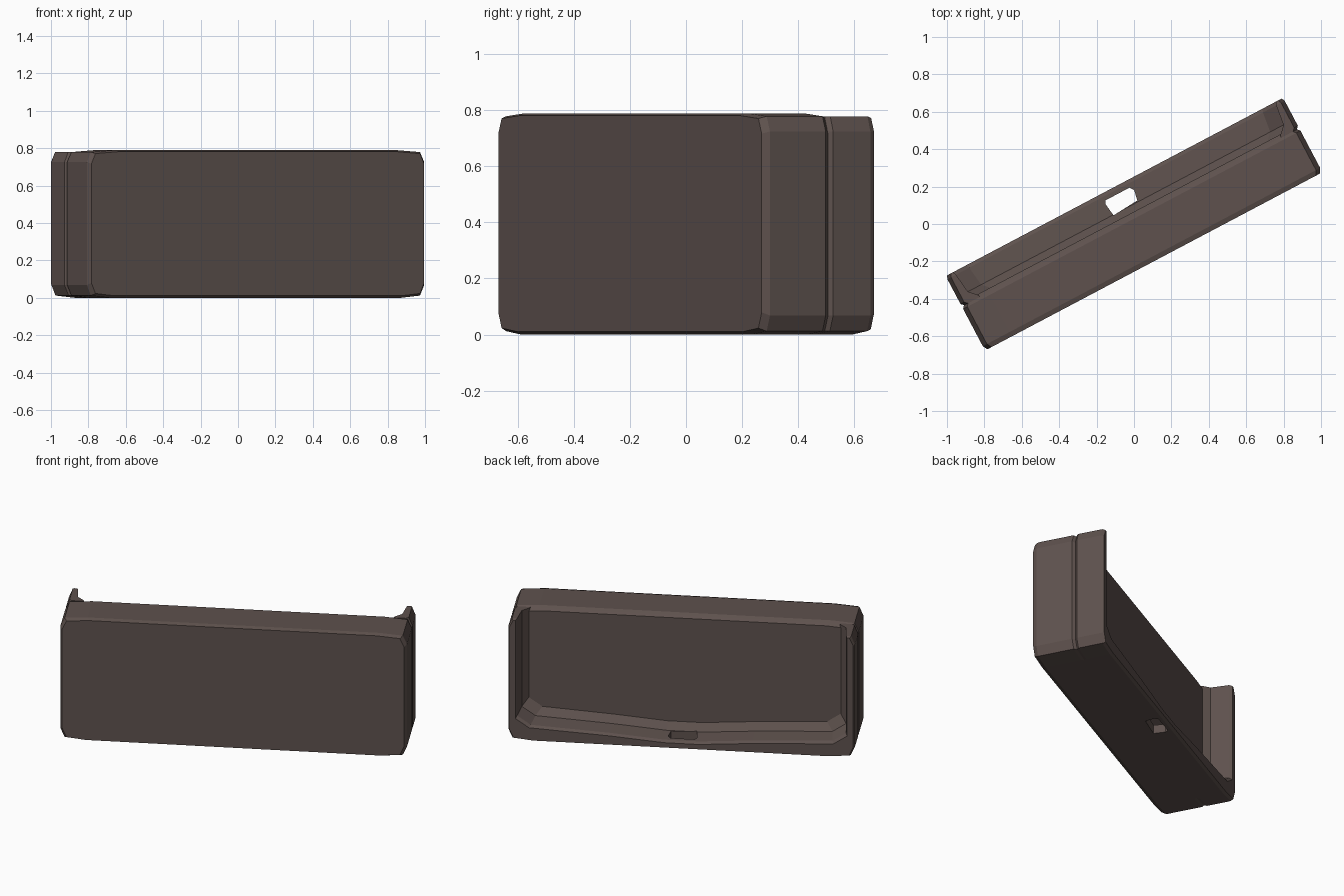
import bpy, bmesh, math

if "Cube" in bpy.data.objects:
    bpy.data.objects.remove(bpy.data.objects["Cube"])

ANGLE = math.radians(27.85)   # the whole case is turned about z
L = 1.02                      # half length

mat = bpy.data.materials.new("dark_brown")
mat.diffuse_color = (0.112, 0.083, 0.075, 1)
mat.use_nodes = True
mat.node_tree.nodes["Principled BSDF"].inputs["Base Color"].default_value = mat.diffuse_color


def mirror(pts):
    """Add the left-hand half of a right-hand profile, in reverse order."""
    return pts + [(-x, z) for x, z in reversed(pts)]


def loft(name, rings):
    """Skin a list of (depth, [(x, z), ...]) sections and cap both ends."""
    bm = bmesh.new()
    loops = [[bm.verts.new((x, v, z)) for x, z in pts] for v, pts in rings]
    n = len(loops[0])
    for a, b in zip(loops, loops[1:]):
        for i in range(n):
            j = (i + 1) % n
            bm.faces.new((a[i], a[j], b[j], b[i]))
    bm.faces.new(loops[0])
    bm.faces.new(reversed(loops[-1]))
    bmesh.ops.recalc_face_normals(bm, faces=bm.faces)
    me = bpy.data.meshes.new(name)
    bm.to_mesh(me)
    bm.free()
    ob = bpy.data.objects.new(name, me)
    bpy.context.collection.objects.link(ob)
    ob.rotation_euler.z = ANGLE
    me.materials.append(mat)
    return ob


def outer_bottom(du, dz):
    """Lower right corner of the outline, from the bottom outwards."""
    return [(0.88 - du, dz), (L - 0.025 - du, 0.012 + dz), (L - du, 0.068 + dz)]


def body_section(du, bottom, top):
    low = outer_bottom(du, bottom)
    high = [(L - du, 0.725 - top), (L - 0.025 - du, 0.779 - top), (0.86 - du, 0.789 - top)]
    return mirror(low + high)


# solid front block with chamfered edges and a sloped rear top lip
loft("front_block", [
    (-0.226, body_section(0.014, 0.011, 0.008)),
    (-0.2, body_section(0, 0, 0)),
    (0.025, body_section(0, 0, 0)),
    (0.042, body_section(0.014, 0.0, 0.009)),
    (0.058, body_section(0.03, 0.0, 0.022)),
])


def frame_section(du, dz, wall, lift):
    """U shape: two end walls joined by a sagging floor."""
    inner = L - wall
    return mirror(outer_bottom(du, dz) + [
        (L - du, 0.725), (L - 0.022 - du, 0.779 - dz), (inner, 0.779 - dz),
        (inner, 0.15 + lift), (inner - 0.08, 0.095 + lift),
        (0.42, 0.07 + lift), (0.1, 0.045 + lift)])


# rear frame: end walls and floor, thicker where they meet the block
frame = loft("rear_frame", [
    (0.040, frame_section(0.015, 0.0, 0.11, 0.065)),
    (0.055, frame_section(0, 0, 0.105, 0.06)),
    (0.095, frame_section(0, 0, 0.066, 0.012)),
    (0.205, frame_section(0, 0, 0.052, 0.003)),
    (0.224, frame_section(0.008, 0.006, 0.044, -0.008)),
])

# small angular slot through the floor
slot = [(-0.085, 0.165), (-0.075, 0.183), (0.07, 0.183), (0.085, 0.16),
        (0.075, 0.103), (-0.075, 0.092), (-0.08, 0.125)]
bm = bmesh.new()
face = bm.faces.new([bm.verts.new((x, y, -0.1)) for x, y in slot])
ext = bmesh.ops.extrude_face_region(bm, geom=[face])
bmesh.ops.translate(bm, vec=(0, 0, 0.4),
                    verts=[g for g in ext["geom"] if isinstance(g, bmesh.types.BMVert)])
bmesh.ops.recalc_face_normals(bm, faces=bm.faces)
me = bpy.data.meshes.new("slot_cutter")
bm.to_mesh(me)
bm.free()
cutter = bpy.data.objects.new("slot_cutter", me)
bpy.context.collection.objects.link(cutter)
cutter.rotation_euler.z = ANGLE
cutter.hide_render = True
cutter.display_type = 'WIRE'

cut = frame.modifiers.new("slot", 'BOOLEAN')
cut.operation = 'DIFFERENCE'
cut.solver = 'EXACT'
cut.object = cutter
